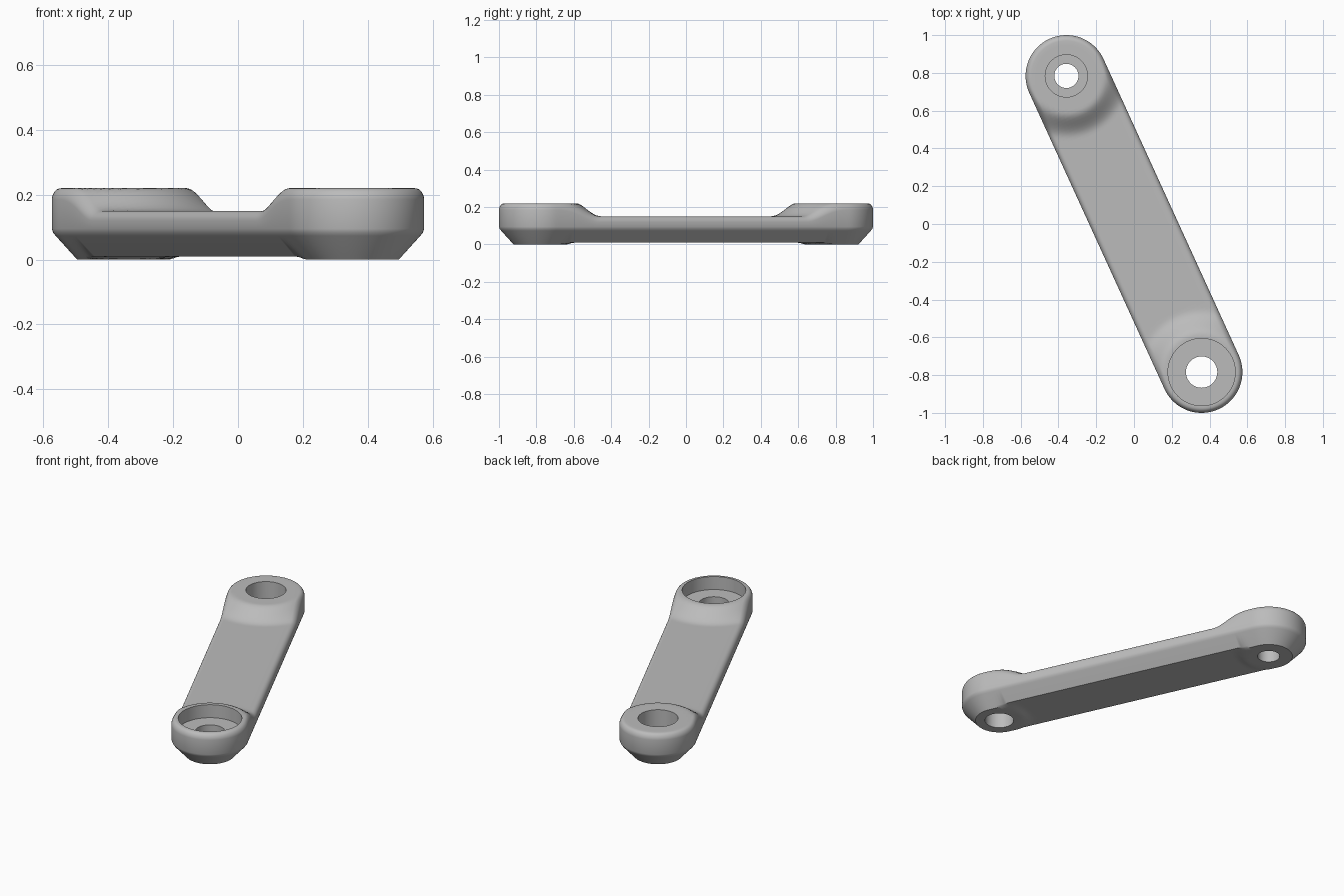
import bpy, bmesh
from math import sin, cos, pi
from mathutils import Vector

cube = bpy.data.objects.get("Cube")
if cube:
    bpy.data.objects.remove(cube, do_unlink=True)

# Main sizes
END_A = Vector((-0.358, 0.784))
END_B = Vector((0.358, -0.784))
RADIUS = 0.216
FILLET = 0.03
BOSS_TOP, ARM_TOP, ARM_BOTTOM = 0.22, 0.15, 0.01
along = (END_B - END_A).normalized()
side = Vector((-along.y, along.x))


def smooth(r, start, end):
    t = min(max((r - start) / (end - start), 0), 1) ** 0.85
    return t * t * (3 - 2 * t)


def end_distance(p):
    return min((p - END_A).length, (p - END_B).length)


def top_height(p):
    return BOSS_TOP + (ARM_TOP - BOSS_TOP) * smooth(end_distance(p), 0.2, 0.33)


def bottom_height(p):
    return ARM_BOTTOM * smooth(end_distance(p), 0.145, 0.19)


# Capsule outline: spine point and outward direction for each sample
outline = []
ARC, SPAN = 40, 100
for start, stop, sign in ((END_A, END_B, 1), (END_B, END_A, -1)):
    for i in range(SPAN):
        outline.append((start.lerp(stop, i / SPAN), side * sign))
    for i in range(ARC):
        a = pi * i / ARC
        outline.append((stop, (side * cos(a) + along * sin(a)) * sign))

# Cross-section from the bottom spine, over the chamfer and fillet, to the top spine
bottom_profile = [(RADIUS, 0), (0.17, 0), (0.12, 0), (0.078, 0), (0.069, 0.01),
                  (0.012, 0.073), (0.004, 0.083), (0, 0.095)]
top_profile = [(FILLET * (1 - cos(a)), FILLET * (1 - sin(a)))
               for a in (pi / 2 * i / 6 for i in range(7))]
top_profile += [(FILLET + (RADIUS - FILLET) * i / 9, 0) for i in range(1, 10)]

bm = bmesh.new()
rings = []
for d, z in bottom_profile:
    pts = [s + n * (RADIUS - d) for s, n in outline]
    rings.append([bm.verts.new((p.x, p.y, max(z, bottom_height(p)))) for p in pts])
for d, drop in top_profile:
    pts = [s + n * (RADIUS - d) for s, n in outline]
    rings.append([bm.verts.new((p.x, p.y, top_height(p) - drop)) for p in pts])
count = len(outline)
for low, high in zip(rings, rings[1:]):
    for i in range(count):
        j = (i + 1) % count
        bm.faces.new((low[i], low[j], high[j], high[i]))
bmesh.ops.remove_doubles(bm, verts=bm.verts, dist=0.00005)
bmesh.ops.recalc_face_normals(bm, faces=bm.faces)
mesh = bpy.data.meshes.new("link_arm")
bm.to_mesh(mesh)
bm.free()
arm = bpy.data.objects.new("link_arm", mesh)
bpy.context.collection.objects.link(arm)

# Flat grey finish
grey = bpy.data.materials.new("plain_grey")
grey.use_nodes = True
colour = (0.5, 0.5, 0.5, 1)
grey.diffuse_color = colour
grey.node_tree.nodes["Principled BSDF"].inputs["Base Color"].default_value = colour
mesh.materials.append(grey)


# Through holes and stepped recesses
def bore(center, radius, floor):
    bpy.ops.mesh.primitive_cylinder_add(vertices=64, radius=radius, depth=0.4,
                                        location=(center.x, center.y, floor + 0.2))
    cutter = bpy.context.object
    cutter.name = "bore_cutter"
    cutter.hide_render = True
    cutter.data.materials.append(grey)
    mod = arm.modifiers.new("bore", "BOOLEAN")
    mod.operation = "DIFFERENCE"
    mod.solver = "EXACT"
    mod.object = cutter
    bpy.ops.object.select_all(action="DESELECT")
    arm.select_set(True)
    bpy.context.view_layer.objects.active = arm
    bpy.ops.object.modifier_apply(modifier=mod.name)
    bpy.data.objects.remove(cutter, do_unlink=True)


bore(END_A, 0.112, 0.08)
bore(END_A, 0.064, -0.1)
bore(END_B, 0.178, 0.14)
bore(END_B, 0.083, -0.1)

bpy.ops.object.select_all(action="DESELECT")
arm.select_set(True)
bpy.context.view_layer.objects.active = arm
bpy.ops.object.shade_smooth_by_angle(angle=0.6)
